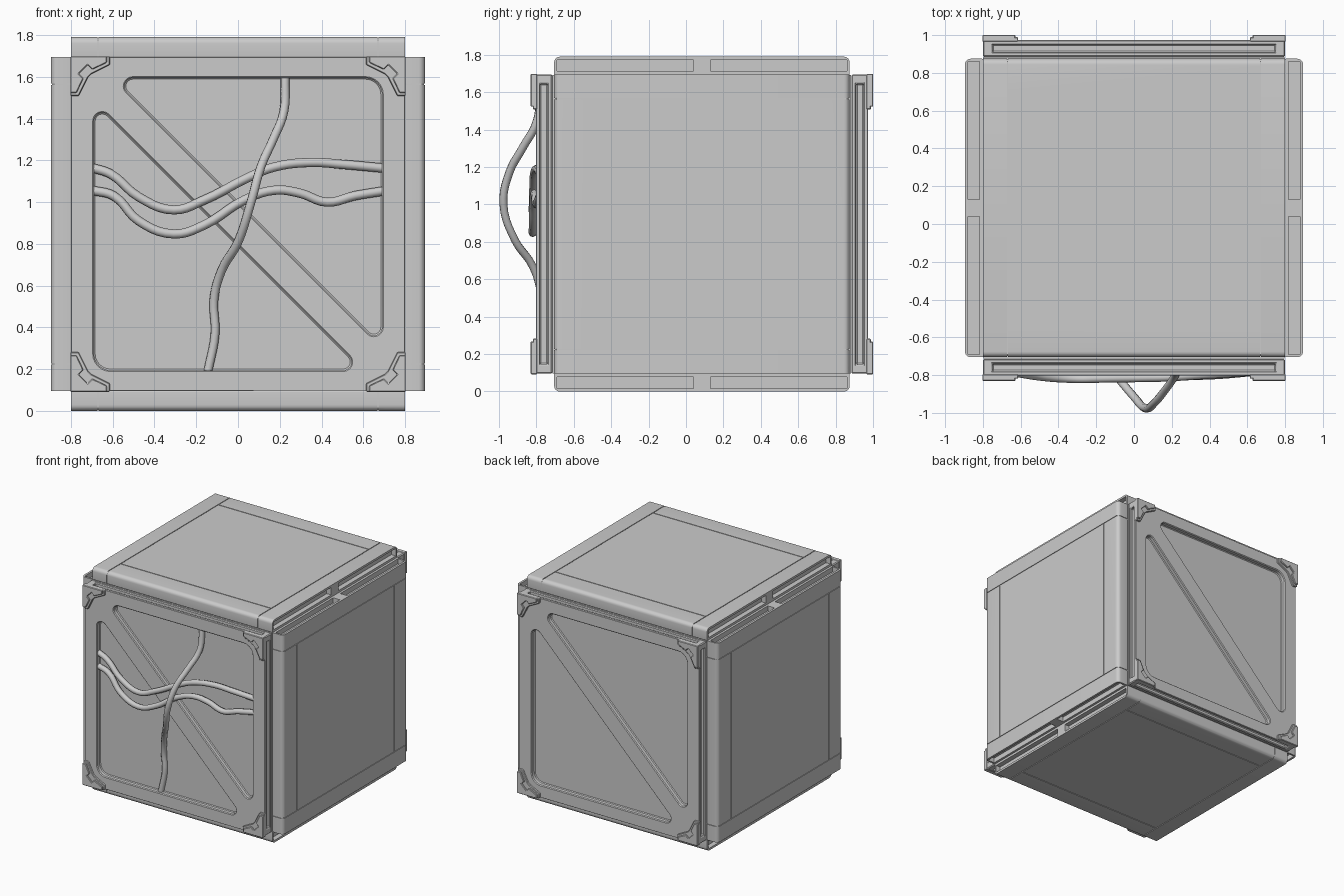
import bpy, bmesh, math
from mathutils import Vector, Matrix

if "Cube" in bpy.data.objects:
    bpy.data.objects.remove(bpy.data.objects["Cube"])

CENTRE = Matrix.Translation((0, 0.085, 0.895))


def add_object(name, bm):
    bmesh.ops.recalc_face_normals(bm, faces=bm.faces[:])
    me = bpy.data.meshes.new(name)
    bm.to_mesh(me)
    bm.free()
    ob = bpy.data.objects.new(name, me)
    bpy.context.collection.objects.link(ob)
    return ob


def add_prism(bm, pts, d0, d1, place):
    a = [bm.verts.new(place(u, v, d0)) for u, v in pts]
    b = [bm.verts.new(place(u, v, d1)) for u, v in pts]
    n = len(pts)
    bm.faces.new(a)
    bm.faces.new(b[::-1])
    for i in range(n):
        j = (i + 1) % n
        bm.faces.new((a[i], b[i], b[j], a[j]))


def add_box(bm, x, y, z):
    pts = [(x[0], y[0]), (x[1], y[0]), (x[1], y[1]), (x[0], y[1])]
    add_prism(bm, pts, z[0], z[1], lambda u, v, d: (u, v, d))


def fillet(corners, seg=6):
    """Round every (x, y, radius) corner of a polygon."""
    out, n = [], len(corners)
    for i, (x, y, r) in enumerate(corners):
        p = Vector((x, y))
        d1 = (Vector(corners[i - 1][:2]) - p).normalized()
        d2 = (Vector(corners[(i + 1) % n][:2]) - p).normalized()
        half = d1.angle(d2) / 2
        c = p + (d1 + d2).normalized() * r / math.sin(half)
        t = r / math.tan(half)
        v1, v2 = (p + d1 * t - c).normalized(), (p + d2 * t - c).normalized()
        out += [tuple(c + v1.slerp(v2, k / seg) * r) for k in range(seg + 1)]
    return out


def finish(ob, cutters=(), bevel=0):
    """Cut, bevel, bake the modifiers and drop the cutters."""
    for c in cutters:
        c.hide_render = True
        m = ob.modifiers.new("cut", 'BOOLEAN')
        m.operation, m.solver, m.object = 'DIFFERENCE', 'EXACT', c
    if bevel:
        m = ob.modifiers.new("bevel", 'BEVEL')
        m.width, m.segments, m.limit_method = bevel, 1, 'ANGLE'
        m.angle_limit = math.radians(40)
    bpy.context.view_layer.update()
    dg = bpy.context.evaluated_depsgraph_get()
    me = bpy.data.meshes.new_from_object(ob.evaluated_get(dg))
    ob.modifiers.clear()
    ob.data = me
    for c in cutters:
        bpy.data.objects.remove(c)
    bpy.ops.object.select_all(action='DESELECT')
    ob.select_set(True)
    bpy.context.view_layer.objects.active = ob
    bpy.ops.object.shade_smooth_by_angle(angle=math.radians(30))


def copy_of(ob, name, matrix):
    c = ob.copy()
    c.name = name
    c.matrix_world = matrix
    bpy.context.collection.objects.link(c)


# hidden core closing the gaps between panels
bm = bmesh.new()
add_box(bm, (-0.798, 0.798), (-0.798, 0.798), (-0.798, 0.798))
core = add_object("inner_core", bm)
core.matrix_world = CENTRE

# planked panel: rounded profile extruded along x
bm = bmesh.new()
profile = fillet([(-0.79, 0.797, 0.008), (0.79, 0.797, 0.008),
                  (0.79, 0.895, 0.03), (-0.79, 0.895, 0.03)])
add_prism(bm, profile, -0.8, 0.8, lambda u, v, d: (d, u, v))
panel = add_object("top_panel", bm)

# plank seams on the face, then seams round the ends plus end slots
seams, ends = bmesh.new(), bmesh.new()
for s in (-1, 1):
    gx = sorted((s * 0.667, s * 0.673))
    add_box(seams, gx, (-0.9, 0.9), (0.890, 0.95))
    add_box(seams, (-0.6665, 0.6665), sorted((s * 0.617, s * 0.623)), (0.890, 0.95))
    for t in (-1, 1):
        add_box(ends, gx, sorted((t * 0.785, t * 0.85)), (0.75, 0.95))
        add_box(ends, sorted((s * 0.76, s * 0.85)), sorted((t * 0.045, t * 0.775)),
                (0.818, 0.878))
finish(panel, [add_object("seam_cutter", seams), add_object("end_cutter", ends)])
panel.matrix_world = CENTRE
for i, name in enumerate(("right_panel", "bottom_panel", "left_panel"), 1):
    copy_of(panel, name, CENTRE @ Matrix.Rotation(i * math.pi / 2, 4, 'Y'))


# front frame with two rounded triangular recesses and slotted edges
def front(u, v, d):
    return (u, -d, v)


bm = bmesh.new()
add_prism(bm, [(-0.8, -0.8), (0.8, -0.8), (0.8, 0.8), (-0.8, 0.8)], 0.8, 0.888, front)
frame = add_object("front_frame", bm)
tri = fillet([(-0.6, 0.7, 0.04), (0.69, 0.7, 0.08), (0.69, -0.59, 0.04)])
windows, slots = bmesh.new(), bmesh.new()
add_prism(windows, tri, 0.85, 0.95, front)
add_prism(windows, [(-u, -v) for u, v in tri], 0.85, 0.95, front)
for s in (-1, 1):
    a, b = s * 0.77, s * 0.85
    upright = [(a, -0.75), (b, -0.75), (b, 0.75), (a, 0.75)]
    add_prism(slots, upright, 0.825, 0.865, front)
    add_prism(slots, [(v, u) for u, v in upright], 0.825, 0.865, front)
finish(frame, [add_object("window_cutter", windows), add_object("slot_cutter", slots)], 0.006)

# stepped corner guards, the upper layer notched
base = [(0, 0), (.19, 0), (.19, .04), (.10, .085), (.085, .10), (.04, .19), (0, .19)]
upper = [(0, 0), (.175, 0), (.175, .03), (.105, .063), (.083, .041), (.041, .083),
         (.063, .105), (.03, .175), (0, .175)]
bm = bmesh.new()
for sx in (-1, 1):
    for sz in (-1, 1):
        for pts, d0, d1 in ((base, 0.88, 0.904), (upper, 0.895, 0.916)):
            add_prism(bm, [(sx * (0.803 - u), sz * (0.803 - v)) for u, v in pts], d0, d1, front)
guards = add_object("front_corner_guards", bm)
finish(guards, bevel=0.004)

# place front pieces and their turned copies at the back
TURN = CENTRE @ Matrix.Rotation(math.pi, 4, 'Z')
for ob, back in ((frame, "back_frame"), (guards, "back_corner_guards")):
    ob.matrix_world = CENTRE
    copy_of(ob, back, TURN)

# loose cables across the front
cables = {
    "vertical_cable": [
        (.225, -.775, 1.60), (.22, -.80, 1.437), (.168, -.875, 1.30), (.11, -.945, 1.17),
        (.062, -.976, 1.0), (0, -.915, .81), (-.08, -.82, .67), (-.115, -.778, .536),
        (-.11, -.77, .37), (-.144, -.77, .19)],
    "upper_cable": [
        (-.70, -.775, 1.165), (-.61, -.79, 1.135), (-.475, -.81, 1.025), (-.307, -.82, .963),
        (-.163, -.818, 1.01), (.053, -.815, 1.12), (.173, -.812, 1.168), (.35, -.80, 1.19),
        (.508, -.79, 1.18), (.695, -.775, 1.163)],
    "lower_cable": [
        (-.70, -.775, 1.057), (-.595, -.79, 1.03), (-.475, -.81, .91), (-.307, -.82, .848),
        (-.163, -.818, .89), (.03, -.815, 1.01), (.173, -.812, 1.057), (.293, -.805, 1.044),
        (.427, -.80, 1.0), (.556, -.79, 1.03), (.695, -.775, 1.053)],
}
for name, pts in cables.items():
    cu = bpy.data.curves.new(name, 'CURVE')
    cu.dimensions, cu.bevel_depth, cu.bevel_resolution = '3D', 0.022, 2
    cu.use_fill_caps, cu.resolution_u = True, 5
    sp = cu.splines.new('BEZIER')
    sp.bezier_points.add(len(pts) - 1)
    for bp, p in zip(sp.bezier_points, pts):
        bp.co = p
        bp.handle_left_type = bp.handle_right_type = 'AUTO'
    bpy.context.collection.objects.link(bpy.data.objects.new(name, cu))
